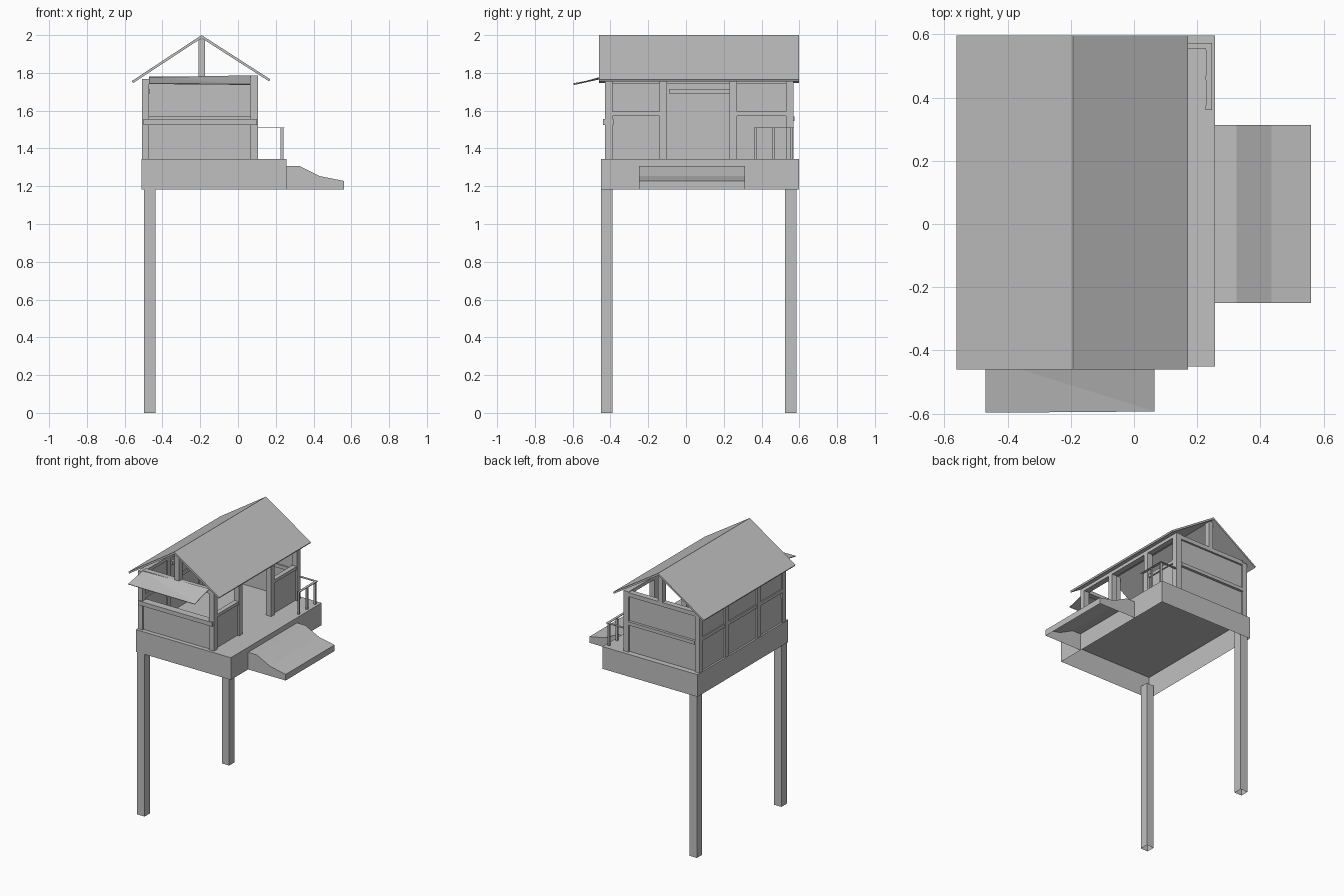
import bpy

cube = bpy.data.objects.get("Cube")
if cube:
    bpy.data.objects.remove(cube, do_unlink=True)

grey = bpy.data.materials.new("plain grey")
grey.use_nodes = True
COLOUR = (0.53, 0.53, 0.53, 1)
grey.diffuse_color = COLOUR
grey.node_tree.nodes["Principled BSDF"].inputs["Base Color"].default_value = COLOUR


def make(name, verts, faces):
    mesh = bpy.data.meshes.new(name)
    mesh.from_pydata(verts, [], faces)
    mesh.materials.append(grey)
    obj = bpy.data.objects.new(name, mesh)
    bpy.context.collection.objects.link(obj)
    return obj


def prism(name, profile, y0, y1, open_sides=()):
    """Extrude a counter-clockwise x/z profile along y, leaving some sides open."""
    n = len(profile)
    verts = [(x, y, z) for y in (y0, y1) for x, z in profile]
    faces = [tuple(range(n)), tuple(reversed(range(n, 2 * n)))]
    for i in range(n):
        j = (i + 1) % n
        if i not in open_sides:
            faces.append((j, i, i + n, j + n))
    return make(name, verts, faces)


def box(name, x, y, z, open_sides=()):
    """Side 0 is the bottom, side 2 the top."""
    profile = [(x[0], z[0]), (x[1], z[0]), (x[1], z[1]), (x[0], z[1])]
    return prism(name, profile, *y, open_sides)


FLOOR, MID, TOP = 1.345, 1.58, 1.785
LEFT, RIGHT = (-0.507, -0.47), (0.065, 0.107)
POST_Y = [(-0.43, -0.39), (-0.14, -0.10), (0.23, 0.27), (0.53, 0.57)]

# Hollow platform, open below, and the two tall stilts
box("platform", (-0.51, 0.257), (-0.45, 0.597), (1.183, FLOOR), (0,))
for name, y in (("front_stilt", -0.42), ("back_stilt", 0.555)):
    box(name, (-0.498, -0.438), (y - 0.031, y + 0.031), (0, 1.25), (0, 2))

# Ramp shell beside the platform, open below and where it meets the platform
prism("ramp", [(0.257, 1.183), (0.56, 1.183), (0.56, 1.228), (0.435, 1.253),
               (0.325, 1.308), (0.257, 1.308)], -0.25, 0.313, (0, 5))

# Wall posts and the beams along both sides, kept under the roof slope
for side, xs, top in (("right", LEFT, 1.768), ("left", RIGHT, TOP)):
    for i, ys in enumerate(POST_Y):
        box(f"{side}_wall_post_{i}", xs, ys, (FLOOR, top))
    box(f"{side}_top_beam", xs, (-0.43, 0.57), (top - 0.025, top))

# Side walls: closed on one side, half height with a doorway on the other
for i in range(3):
    ys = (POST_Y[i][1], POST_Y[i + 1][0])
    box(f"right_wall_panel_{i}", (-0.497, -0.48), ys, (FLOOR, 1.76))
    box(f"right_mid_rail_{i}", (-0.505, -0.473), ys, (MID - 0.015, MID + 0.01))
    if i != 1:
        box(f"left_wall_panel_{i}", (0.078, 0.092), ys, (FLOOR, MID))
        box(f"left_mid_rail_{i}", (0.068, 0.102), ys, (MID - 0.008, MID + 0.015))
box("inner_shelf_beam", (-0.48, -0.465), (-0.09, 0.23), (1.69, 1.715))

# Front half wall with sill, and full-height back wall
SPAN = (LEFT[1], RIGHT[0])
box("front_panel", SPAN, (-0.418, -0.402), (FLOOR, 1.53))
box("front_sill", (-0.5, 0.1), (-0.44, -0.385), (1.525, 1.555))
box("front_top_beam", SPAN, (-0.43, -0.39), (1.755, 1.78))
box("back_panel", SPAN, (0.54, 0.556), (FLOOR, 1.75))
box("back_mid_rail", SPAN, (0.53, 0.575), (1.545, 1.57))
box("back_top_beam", SPAN, (0.53, 0.57), (1.75, 1.78))

# King posts in the open gables
for name, ys in (("front_king_post", POST_Y[0]), ("back_king_post", POST_Y[3])):
    box(name, (-0.21, -0.175), ys, (1.77, 1.978))

# Thin gabled roof
prism("roof", [(-0.562, 1.757), (-0.556, 1.746), (-0.193, 1.984),
               (0.165, 1.755), (0.171, 1.766), (-0.193, 2.0)],
      -0.46, 0.597)

# Raised shutter over the front opening
top = [(-0.47, -0.425, 1.777), (0.065, -0.425, 1.787),
       (0.065, -0.593, 1.74), (-0.47, -0.597, 1.745)]
shutter = make("front_shutter", top, [(0, 3, 2), (0, 2, 1)])
solid = shutter.modifiers.new("thickness", "SOLIDIFY")
solid.thickness = 0.004

# Small balcony railing at the back corner, with flat rails
for i, y in enumerate((0.368, 0.462, 0.557)):
    box(f"railing_post_{i}", (0.226, 0.24), (y - 0.007, y + 0.007), (FLOOR, 1.51))
box("railing_side_rail", (0.228, 0.246), (0.36, 0.572), (1.508, 1.512))
box("railing_back_rail", (0.107, 0.228), (0.555, 0.572), (1.508, 1.512))
